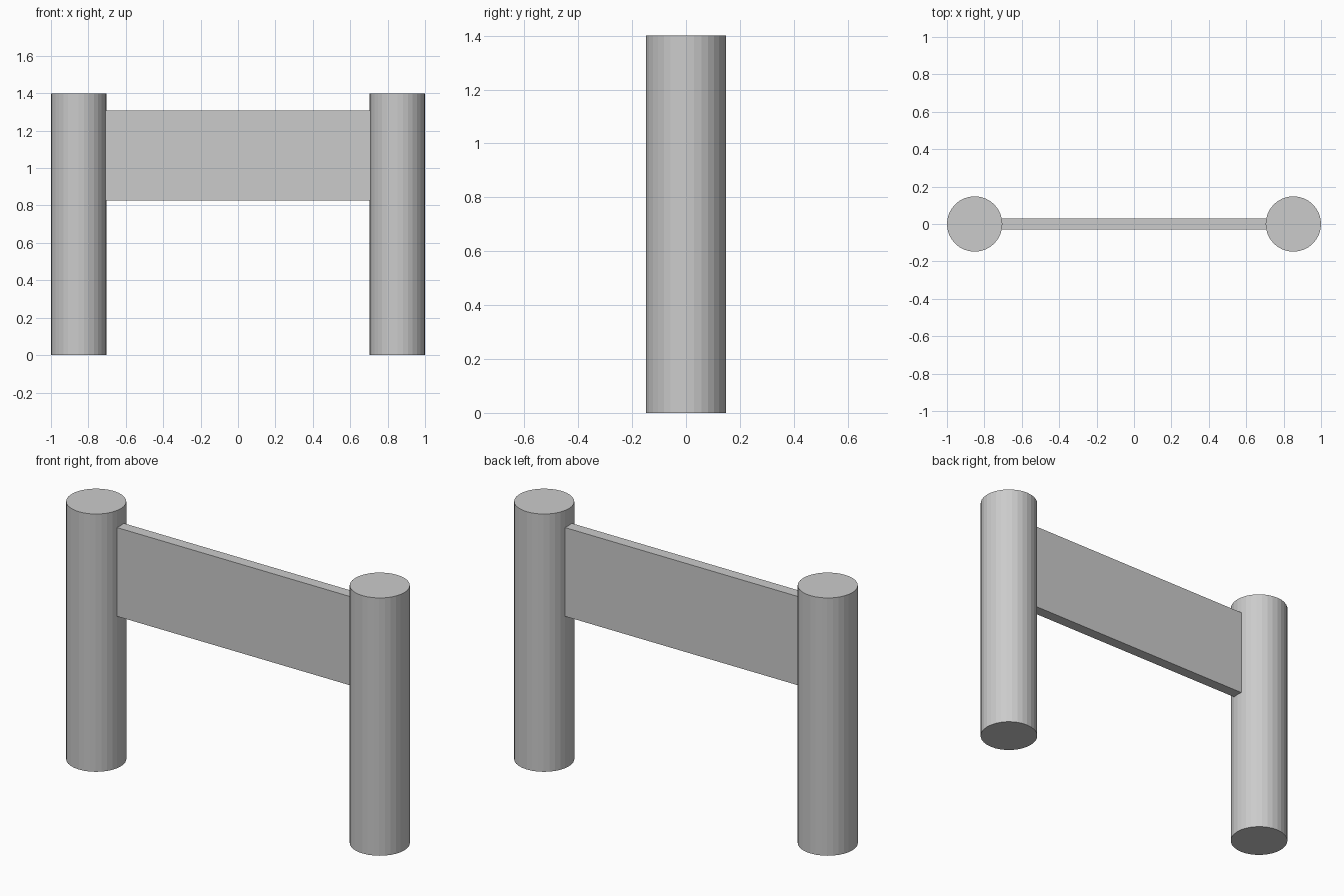
import bpy

if "Cube" in bpy.data.objects:
    bpy.data.objects.remove(bpy.data.objects["Cube"])

RADIUS, HEIGHT = 0.148, 1.4
POST_X = 1.0 - RADIUS

# Two round posts standing on the ground
for side, name in ((-1, "left_post"), (1, "right_post")):
    bpy.ops.mesh.primitive_cylinder_add(
        vertices=32, radius=RADIUS, depth=HEIGHT,
        location=(side * POST_X, 0, HEIGHT / 2))
    bpy.context.object.name = name

# Thin board between the posts, its ends let into them
BOTTOM, TOP, THICKNESS = 0.826, 1.308, 0.06
bpy.ops.mesh.primitive_cube_add(size=1, location=(0, 0, (BOTTOM + TOP) / 2))
board = bpy.context.object
board.name = "cross_board"
board.scale = (2 * (POST_X - RADIUS) + 0.04, THICKNESS, TOP - BOTTOM)
bpy.ops.object.transform_apply(location=False, rotation=False, scale=True)
